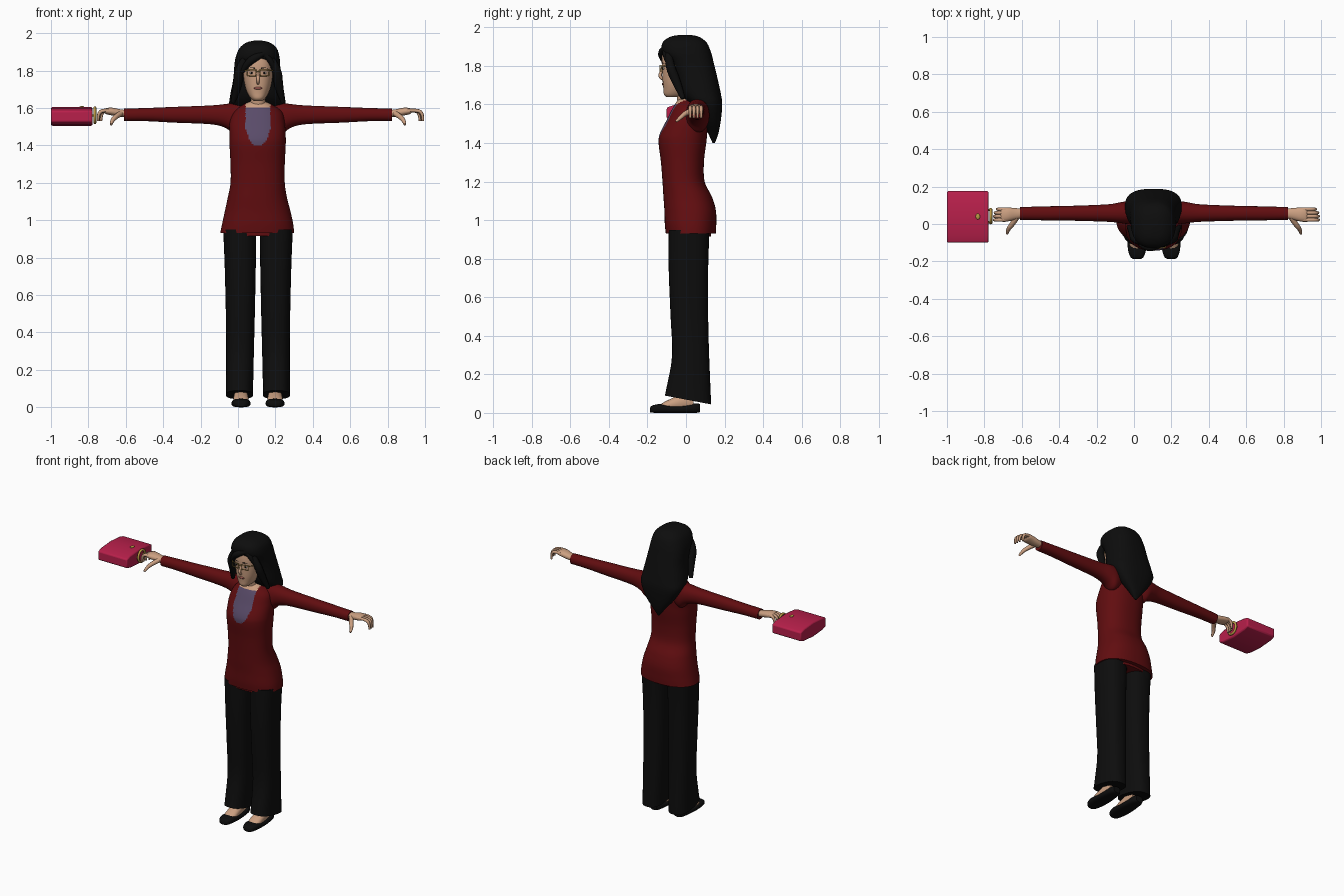
import bpy, bmesh, math
from mathutils import Vector

cube = bpy.data.objects.get("Cube")
if cube:
    bpy.data.objects.remove(cube, do_unlink=True)

MID = 0.107  # body centre line


def material(name, r, g, b):
    m = bpy.data.materials.new(name)
    m.use_nodes = True
    m.diffuse_color = (r, g, b, 1)
    node = next(n for n in m.node_tree.nodes if n.type == 'BSDF_PRINCIPLED')
    node.inputs["Base Color"].default_value = (r, g, b, 1)
    node.inputs["Roughness"].default_value = 0.7
    return m


SKIN = material("skin", .60, .35, .22)
HAIR = material("black hair", .004, .004, .004)
RED = material("dark red wool", .12, .004, .005)
BLACK = material("black cloth", .004, .004, .004)
PURPLE = material("grey purple blouse", .10, .07, .14)
PINK = material("crimson leather", .48, .014, .07)
GOLD = material("gold", .50, .32, .06)
LIP = material("lip", .36, .11, .09)
WHITE = material("eye white", .7, .66, .6)


def finish(ob, angle=50):
    bpy.ops.object.select_all(action='DESELECT')
    ob.select_set(True)
    bpy.context.view_layer.objects.active = ob
    bpy.ops.object.shade_smooth_by_angle(angle=math.radians(angle))
    return ob


def add_mesh(name, bm, mats, angle=50):
    bmesh.ops.recalc_face_normals(bm, faces=bm.faces)
    me = bpy.data.meshes.new(name)
    bm.to_mesh(me)
    bm.free()
    for m in mats:
        me.materials.append(m)
    ob = bpy.data.objects.new(name, me)
    bpy.context.collection.objects.link(ob)
    return finish(ob, angle)


def spline(keys, steps):
    """Catmull-Rom through the key sections."""
    out = []
    for i in range(len(keys) - 1):
        p0, p1 = keys[max(i - 1, 0)], keys[i]
        p2, p3 = keys[i + 1], keys[min(i + 2, len(keys) - 1)]
        for k in range(steps):
            t = k / steps
            out.append([b + .5 * t * (c - a + t * (2 * a - 5 * b + 4 * c - d + t * (3 * (b - c) + d - a)))
                        for a, b, c, d in zip(p0, p1, p2, p3)])
    return out + [list(keys[-1])]


def loft(name, axis, keys, mats, power=2.2, seg=32, steps=4, warp=None, paint=None):
    """Skin over rounded sections; key = position, then low/high bounds on the other two axes."""
    bm = bmesh.new()
    rings = []
    for t, a0, a1, b0, b1 in spline(keys, steps):
        ring = []
        for k in range(seg):
            ang = 2 * math.pi * k / seg
            c, s = math.cos(ang), math.sin(ang)
            a = (a0 + a1) / 2 + (a1 - a0) / 2 * math.copysign(abs(c) ** (2 / power), c)
            b = (b0 + b1) / 2 + (b1 - b0) / 2 * math.copysign(abs(s) ** (2 / power), s)
            co = [a, b]
            co.insert(axis, t)
            ring.append(bm.verts.new(warp(Vector(co)) if warp else co))
        rings.append(ring)
    for lo, hi in zip(rings, rings[1:]):
        for k in range(seg):
            n = (k + 1) % seg
            bm.faces.new((lo[k], lo[n], hi[n], hi[k]))
    bm.faces.new(rings[0])
    bm.faces.new(rings[-1])
    if paint:
        for f in bm.faces:
            f.material_index = paint(f.calc_center_median())
    return add_mesh(name, bm, mats)


def tube(name, pts, radii, mat, closed=False, smooth=True):
    """Tapered round strand along a path."""
    cu = bpy.data.curves.new(name, 'CURVE')
    cu.dimensions, cu.bevel_depth, cu.bevel_resolution = '3D', 1, 2
    cu.use_fill_caps, cu.resolution_u = True, 6
    sp = cu.splines.new('NURBS' if smooth else 'POLY')
    sp.points.add(len(pts) - 1)
    for i, (p, co) in enumerate(zip(sp.points, pts)):
        p.co = (*co, 1)
        p.radius = radii[i] if isinstance(radii, (list, tuple)) else radii
    sp.use_cyclic_u = closed
    if smooth:
        sp.use_endpoint_u, sp.order_u = not closed, 3
    cu.materials.append(mat)
    ob = bpy.data.objects.new(name, cu)
    bpy.context.collection.objects.link(ob)
    bpy.ops.object.select_all(action='DESELECT')
    ob.select_set(True)
    bpy.context.view_layer.objects.active = ob
    bpy.ops.object.convert(target='MESH')
    return finish(bpy.context.view_layer.objects.active)


def ball(name, loc, radii, mat):
    bm = bmesh.new()
    bmesh.ops.create_uvsphere(bm, u_segments=16, v_segments=10, radius=1)
    for v in bm.verts:
        v.co = Vector(loc) + Vector(c * r for c, r in zip(v.co, radii))
    return add_mesh(name, bm, [mat])


# Jacket, with the neckline and blouse painted on its front
def neckline(p):
    width = .066 * min(1, max(0, (p.z - 1.40) / .09)) ** .35
    if p.y > .02 or p.z < 1.40 or abs(p.x - MID) > width:
        return 0
    return 2 if p.z > 1.60 else 1


loft("jacket", 2, [
    (.932, -.095, .30, -.105, .155), (.98, -.085, .295, -.11, .157), (1.05, -.07, .28, -.112, .155),
    (1.12, -.055, .262, -.117, .135), (1.2, -.04, .25, -.122, .097), (1.3, -.04, .25, -.13, .093),
    (1.4, -.045, .255, -.142, .105), (1.45, -.045, .255, -.135, .11), (1.52, -.045, .25, -.10, .115),
    (1.58, -.02, .235, -.07, .112), (1.62, .03, .18, -.045, .10), (1.64, .07, .14, -.02, .07)],
    [RED, PURPLE, SKIN], seg=112, steps=8, power=2.3, paint=neckline)
loft("under_hem", 2, [(.916, -.068, .282, -.09, .13), (.95, -.068, .282, -.09, .13)], [RED])
loft("neck", 2, [(1.56, .055, .16, -.045, .05), (1.62, .066, .148, -.045, .04),
                 (1.70, .07, .144, -.06, .04)], [SKIN])

# Limbs, built outwards from the centre line on both sides
for s, side in ((1, "left"), (-1, "right")):
    def out(p, s=s):
        return Vector((MID + s * p[0], p[1], p[2]))

    loft(side + "_sleeve", 0, [
        (.05, .01, .10, 1.50, 1.63), (.12, 0, .12, 1.455, 1.628), (.17, .004, .118, 1.492, 1.622),
        (.25, .012, .105, 1.513, 1.614), (.45, .018, .097, 1.522, 1.606), (.60, .02, .094, 1.53, 1.60),
        (.716, .022, .09, 1.53, 1.597)], [RED], warp=out)

    # Hand: palm, curled fingers and a lowered thumb
    reach = .888 if s > 0 else .862
    loft(side + "_palm", 0, [
        (.70, .032, .08, 1.55, 1.588), (.74, .024, .085, 1.553, 1.594), (.78, .014, .088, 1.56, 1.602),
        (.81, .012, .088, 1.567, 1.60), (.82, .02, .08, 1.574, 1.594)], [SKIN], seg=20, warp=out)
    for i in range(4):
        y = .022 + .019 * i
        r = reach - (.0, .0, .004, .016)[i]
        tube(f"{side}_finger_{i + 1}", [out((.795, y, 1.586)), out((r - .035, y, 1.59)),
             out((r - .006, y, 1.57)), out((r - .007, y, 1.53))], [.010, .010, .009, .006], SKIN)
    tube(side + "_thumb", [out((.735, .035, 1.57)), out((.76, -.005, 1.555)), out((.782, -.03, 1.53)),
         out((.786, -.052, 1.512))], [.016, .014, .011, .007], SKIN)

    # Trouser leg with a hem that drops towards the heel
    def hem(p, s=s):
        drop = .19 * (p.y - .01) * max(0, 1 - (p.z - .067) / .2)
        return Vector((MID + s * p.x, p.y, p.z - drop))

    loft(side + "_trouser_leg", 2, [
        (.067, .026, .172, -.11, .13), (.12, .026, .171, -.10, .128), (.3, .022, .17, -.072, .12),
        (.5, .017, .172, -.08, .115), (.75, .012, .178, -.09, .115), (.95, .01, .186, -.09, .122)],
        [BLACK], power=2.5, warp=hem)

    # Foot in a low slip-on shoe
    def foot(p, s=s):
        return Vector((MID + s * (.091 + p.x), p.y, p.z))

    loft(side + "_foot", 1, [
        (-.145, -.03, .03, .01, .036), (-.11, -.04, .04, .01, .058), (-.06, -.04, .04, .01, .082),
        (0, -.036, .036, .01, .11), (.04, -.03, .03, .01, .11)], [SKIN], seg=24, warp=foot)
    loft(side + "_shoe", 1, [
        (-.188, -.018, .018, .004, .024), (-.175, -.036, .036, .001, .038), (-.13, -.049, .049, 0, .046),
        (-.06, -.05, .05, 0, .036), (0, -.045, .045, 0, .04), (.05, -.038, .038, 0, .05),
        (.072, -.025, .025, .004, .046)], [BLACK], power=2.8, seg=24, warp=foot)

    # Eye, brow and glasses lens frame
    ball(side + "_eye", out((.033, -.113, 1.787)), (.013, .008, .006), WHITE)
    ball(side + "_iris", out((.033, -.118, 1.787)), (.0055, .005, .0055), HAIR)
    tube(side + "_brow", [out((.016, -.123, 1.812)), out((.035, -.12, 1.819)), out((.055, -.105, 1.811))],
         [.003, .003, .001], HAIR)
    frame = [(.01, -.134, 1.803), (.06, -.125, 1.803), (.058, -.125, 1.772), (.013, -.134, 1.772)]
    tube(side + "_glasses_frame", [out(p) for p in frame], .0028, GOLD, closed=True, smooth=False)
    tube(side + "_glasses_temple", [out((.06, -.125, 1.80)), out((.078, -.10, 1.80)), out((.084, -.02, 1.80))],
         .0028, GOLD, smooth=False)

    # Hair strand that frames the cheek
    tube(side + "_side_lock", [out((.07, -.09, 1.86)), out((.105, -.085, 1.80)), out((.108, -.05, 1.72)),
         out((.135, -.015, 1.63))], [.02, .025, .026, .012], HAIR)

# Head and face
loft("head", 2, [
    (1.638, .085, .129, -.10, -.04), (1.652, .068, .146, -.114, 0), (1.68, .05, .163, -.117, .03),
    (1.72, .037, .177, -.121, .05), (1.78, .028, .186, -.124, .06), (1.83, .028, .186, -.126, .06),
    (1.88, .035, .18, -.12, .06)], [SKIN], power=2.3)
tube("nose", [(MID, -.122, 1.80), (MID, -.128, 1.77), (MID, -.139, 1.744), (MID, -.118, 1.73)],
     [.005, .008, .010, .007], SKIN)
ball("mouth", (MID, -.117, 1.706), (.024, .008, .007), LIP)
tube("glasses_bridge", [(MID - .01, -.134, 1.795), (MID + .01, -.134, 1.795)], .0028, GOLD, smooth=False)

# Long hair tapering to a point down the back, with a swept fringe
loft("hair", 2, [
    (1.40, .10, .114, .138, .15), (1.45, .062, .152, .115, .168), (1.52, .005, .21, .08, .181),
    (1.60, -.044, .252, .02, .188), (1.66, -.043, .25, -.03, .18), (1.75, -.026, .235, -.055, .16),
    (1.82, -.02, .226, -.085, .143), (1.87, -.013, .222, -.124, .13), (1.92, .008, .207, -.122, .108),
    (1.95, .045, .17, -.085, .07), (1.96, .085, .13, -.04, .03)], [HAIR], power=2.6, seg=40)
tube("fringe_right", [(.15, -.108, 1.895), (.10, -.128, 1.875), (.05, -.118, 1.84), (.02, -.095, 1.79)],
     [.012, .022, .021, .010], HAIR)
tube("fringe_left", [(.13, -.108, 1.895), (.17, -.112, 1.87), (.195, -.09, 1.81)], [.012, .02, .012], HAIR)

# Handbag: lens-shaped side profile extruded across, plus gold fittings
bm = bmesh.new()
half = [(-.138, .03), (-.10, .042), (0, .05), (.10, .042), (.138, .03)]
profile = half + [(y, -z) for y, z in reversed(half)]
face = bm.faces.new([bm.verts.new((-1.0, .038 + y, 1.555 + z)) for y, z in profile])
ext = bmesh.ops.extrude_face_region(bm, geom=[face])
bmesh.ops.translate(bm, verts=[v for v in ext["geom"] if isinstance(v, bmesh.types.BMVert)], vec=(.222, 0, 0))
bag = add_mesh("handbag", bm, [PINK], 25)
bevel = bag.modifiers.new("soft_edges", 'BEVEL')
bevel.width, bevel.segments, bevel.limit_method, bevel.angle_limit = .008, 2, 'ANGLE', math.radians(40)
ring = [(-.765, .042 + .036 * math.cos(a), 1.561 + .04 * math.sin(a))
        for a in (k * math.pi / 12 for k in range(24))]
tube("bag_handle", ring, .008, GOLD, closed=True, smooth=False)
for sign in (1, -1):
    tube("bag_handle_mount", [(-.79, .042 + sign * .03, 1.56), (-.765, .042 + sign * .036, 1.56)], .006, GOLD, smooth=False)
ball("bag_clasp", (-.835, .04, 1.605), (.012, .016, .006), GOLD)
